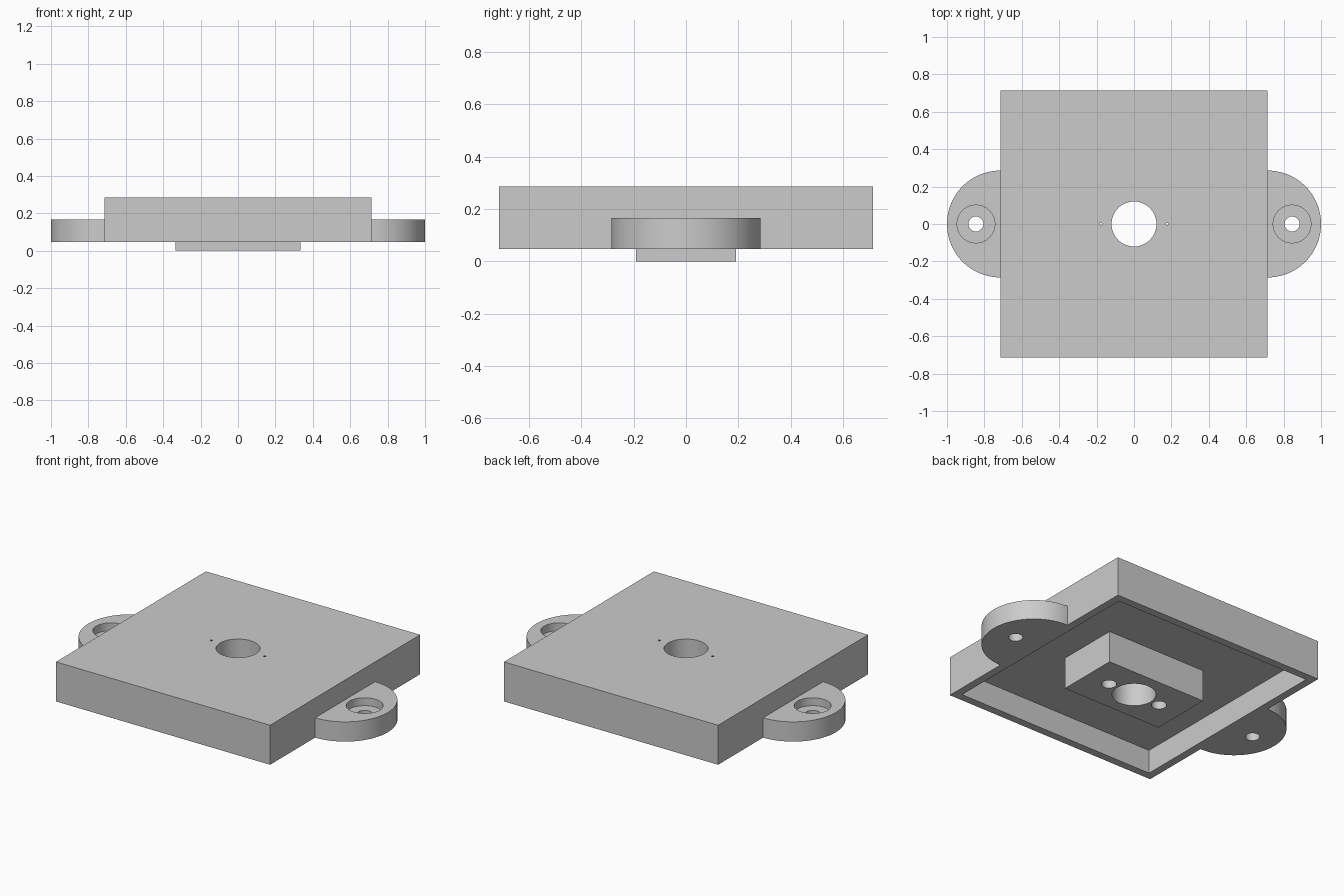
import bpy
import bmesh
from math import sin, cos, pi, radians
from mathutils import Matrix

cube = bpy.data.objects.get("Cube")
if cube:
    bpy.data.objects.remove(cube, do_unlink=True)

MM = 2 / 42                      # design unit: the whole mount is 42 wide
BASE, CEILING, TOP = 1 * MM, 4 * MM, 6 * MM
HALF = 15 * MM                   # half width of the square housing
TAB_TOP = 3.5 * MM

grey = bpy.data.materials.new("plain grey")
grey.use_nodes = True
colour = (0.6, 0.6, 0.6, 1)
grey.diffuse_color = colour
grey.node_tree.nodes["Principled BSDF"].inputs["Base Color"].default_value = colour


def finish(name, bm):
    bmesh.ops.recalc_face_normals(bm, faces=bm.faces)
    mesh = bpy.data.meshes.new(name)
    bm.to_mesh(mesh)
    bm.free()
    mesh.materials.append(grey)
    obj = bpy.data.objects.new(name, mesh)
    bpy.context.collection.objects.link(obj)
    return obj


def block(name, hx, hy, z0, z1):
    bm = bmesh.new()
    bmesh.ops.create_cube(bm, size=1, matrix=Matrix.Translation((0, 0, (z0 + z1) / 2))
                          @ Matrix.Diagonal((2 * hx, 2 * hy, z1 - z0, 1)))
    return finish(name, bm)


def extruded(name, outline, z0, z1):
    bm = bmesh.new()
    face = bm.faces.new([bm.verts.new((x, y, z0)) for x, y in outline])
    new = bmesh.ops.extrude_face_region(bm, geom=[face])["geom"]
    bmesh.ops.translate(bm, vec=(0, 0, z1 - z0),
                        verts=[v for v in new if isinstance(v, bmesh.types.BMVert)])
    return finish(name, bm)


def turned(name, x, profile, sides=64):
    """Solid of rings (radius, height) about a vertical axis at x."""
    bm = bmesh.new()
    rings = [[bm.verts.new((x + r * cos(2 * pi * i / sides), r * sin(2 * pi * i / sides), z))
              for i in range(sides)] for r, z in profile]
    for low, high in zip(rings, rings[1:]):
        for i in range(sides):
            j = (i + 1) % sides
            bm.faces.new((low[i], low[j], high[j], high[i]))
    bm.faces.new(rings[0])
    bm.faces.new(rings[-1])
    return finish(name, bm)


def combine(target, tool, operation="DIFFERENCE"):
    mod = target.modifiers.new("join", "BOOLEAN")
    mod.operation = operation
    mod.solver = "EXACT"
    mod.object = tool
    bpy.context.view_layer.objects.active = target
    bpy.ops.object.modifier_apply(modifier=mod.name)
    bpy.data.objects.remove(tool, do_unlink=True)


def smooth(obj):
    bpy.ops.object.select_all(action="DESELECT")
    obj.select_set(True)
    bpy.context.view_layer.objects.active = obj
    bpy.ops.object.shade_smooth_by_angle(angle=radians(25))


# Square housing, hollow from below, with a raised block inside
housing = block("housing", HALF, HALF, BASE, TOP)
combine(housing, block("cavity", HALF - MM, HALF - MM, -MM, CEILING))
combine(housing, block("inner_block", 7 * MM, 4 * MM, 0, CEILING + MM), "UNION")

# Centre bore and two drilled holes whose tips just break the top
combine(housing, turned("bore", 0, [(0.12, -0.1), (0.12, 0.4)]))
drill = 0.042
tip = TOP - (drill - 0.006) * 0.6
for side in (-1, 1):
    combine(housing, turned("drill", side * 0.178,
                            [(drill, -0.1), (drill, tip), (0.006, TOP), (0.006, TOP + 0.1)], 32))
smooth(housing)

# Rounded fixing tabs with counterbored holes
radius = 1 - HALF
for name, side in (("left_tab", 1), ("right_tab", -1)):
    arc = [(-pi / 2 + pi * i / 48) for i in range(49)]
    outline = [(side * (HALF + radius * cos(a)), radius * sin(a)) for a in arc]
    tab = extruded(name, outline, BASE, TAB_TOP)
    floor = TAB_TOP - MM
    combine(tab, turned("counterbore", side * 0.845,
                        [(0.04, -0.1), (0.04, floor), (0.101, floor), (0.101, 0.3)]))
    smooth(tab)
